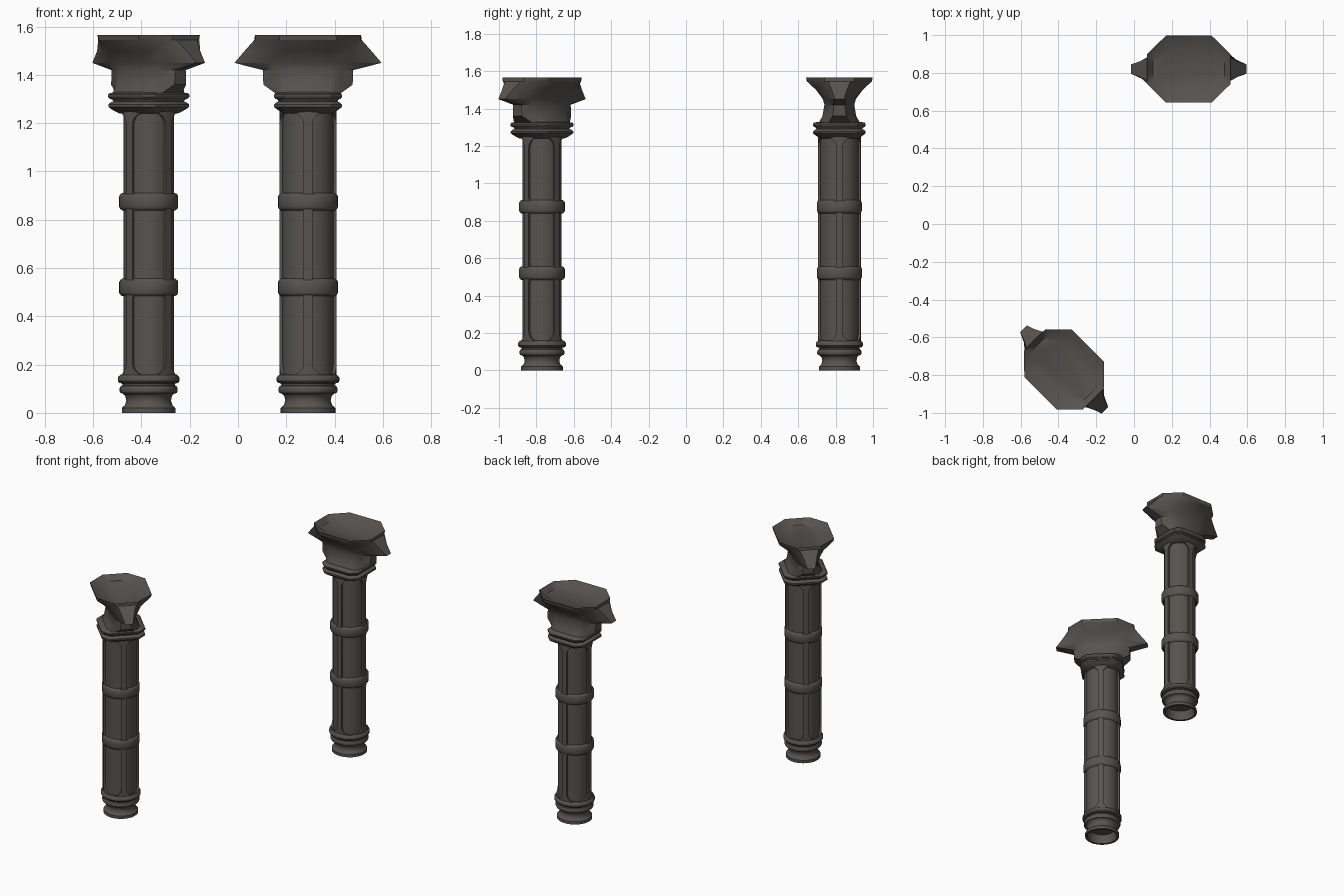
import bpy, bmesh, math

if "Cube" in bpy.data.objects:
    bpy.data.objects.remove(bpy.data.objects["Cube"])

stone = bpy.data.materials.new("dark_stone")
stone.diffuse_color = (0.095, 0.088, 0.079, 1)
stone.use_nodes = True
stone.node_tree.nodes["Principled BSDF"].inputs["Base Color"].default_value = stone.diffuse_color

# column placements: x, y, turn
COLUMNS = [(0.29, 0.82, 0.0), (-0.37, -0.77, -math.pi / 4)]


def place(name, bm, angle=35, squash=0.97):
    """Turn a bmesh into one object per column."""
    bmesh.ops.remove_doubles(bm, verts=bm.verts, dist=1e-5)
    bmesh.ops.recalc_face_normals(bm, faces=bm.faces)
    me = bpy.data.meshes.new(name)
    bm.to_mesh(me)
    bm.free()
    me.materials.append(stone)
    for i, (x, y, turn) in enumerate(COLUMNS):
        ob = bpy.data.objects.new(f"{name}_{i + 1}", me.copy())
        bpy.context.collection.objects.link(ob)
        ob.location = (x, y, 0)
        ob.rotation_euler.z = turn
        ob.scale.y = squash
        bpy.ops.object.select_all(action='DESELECT')
        ob.select_set(True)
        bpy.context.view_layer.objects.active = ob
        bpy.ops.object.shade_smooth_by_angle(angle=math.radians(angle))


def loft(bm, rings, cap_start=False, cap_end=False):
    loops = [[bm.verts.new(p) for p in r] for r in rings]
    n = len(loops[0])
    for a, b in zip(loops, loops[1:]):
        for i in range(n):
            j = (i + 1) % n
            bm.faces.new((a[i], a[j], b[j], b[i]))
    if cap_start:
        bm.faces.new(loops[0])
    if cap_end:
        bm.faces.new(loops[-1])


def circle(r, z, n=40):
    return [(r * math.cos(2 * math.pi * i / n), r * math.sin(2 * math.pi * i / n), z) for i in range(n)]


def lathe(bm, profile, **caps):
    loft(bm, [circle(r, z) for r, z in profile], **caps)


# base: flared foot with recessed underside, waist and two rolls
bm = bmesh.new()
lathe(bm, [(.085, .06), (.098, 0), (.113, 0), (.113, .02), (.1, .032), (.094, .05), (.098, .07),
           (.108, .08), (.118, .082), (.122, .09), (.122, .102), (.117, .111), (.11, .114),
           (.112, .122), (.124, .124), (.13, .132), (.13, .145), (.126, .152), (.115, .16)],
      cap_start=True)
place("base", bm)

# shaft core
bm = bmesh.new()
lathe(bm, [(.106, .13), (.106, 1.27)])
place("shaft_core", bm)

# bands between the panel tiers
bm = bmesh.new()
for z in (.52, .875):
    lathe(bm, [(.112, z - .036), (.12, z - .03), (.124, z - .022), (.124, z + .022), (.12, z + .03), (.112, z + .036)])
place("shaft_bands", bm)

# raised frame: ribs and rails around rounded panel openings
R, RI = .119, .104


def frame(bm, mid, z0, z1, rlow, rhigh):
    zc, B = (z0 + z1) / 2, (z1 - z0) / 2
    A = math.pi / 4 * R
    a, b = A - .018, B - .008
    inner, outer = [], []
    corners = [(1, 1, 0, rhigh), (-1, 1, 90, rhigh), (-1, -1, 180, rlow), (1, -1, 270, rlow)]
    for sx, sz, start, r in corners:
        for k in range(9):                       # rounded corner
            t = math.radians(start + k * 11.25)
            u = sx * (a - r) + r * math.cos(t)
            v = sz * (b - r) + r * math.sin(t)
            inner.append((u, v))
            side = abs(math.cos(t)) - abs(math.sin(t))
            if abs(side) < 1e-6:
                outer.append((sx * A, sz * B))
            elif side > 0:
                outer.append((sx * A, v * B / b))
            else:
                outer.append((u * A / a, sz * B))
        if start in (0, 180):                    # rail along top or bottom
            for k in range(1, 8):
                u = sx * (a - r) * (1 - k / 4)
                inner.append((u, sz * b))
                outer.append((u * A / a, sz * B))

    def wrap(loop, rad):
        return [(rad * math.cos(mid + u / R), rad * math.sin(mid + u / R), zc + v) for u, v in loop]
    loft(bm, [wrap(outer, R), wrap(inner, R), wrap(inner, RI)])


bm = bmesh.new()
for q in range(4):
    mid = math.pi / 4 + q * math.pi / 2
    frame(bm, mid, .15, .5, .05, .02)
    frame(bm, mid, .54, .855, .015, .015)
    frame(bm, mid, .895, 1.25, .02, .05)
place("panel_frames", bm, 30)


def octagon(h, z):
    c = h * .69
    return [(h, c, z), (c, h, z), (-c, h, z), (-h, c, z), (-h, -c, z), (-c, -h, z), (c, -h, z), (h, -c, z)]


# collar: two chamfered square rolls
bm = bmesh.new()
loft(bm, [octagon(h, z) for h, z in [(.1, 1.24), (.118, 1.25), (.134, 1.262), (.14, 1.268), (.14, 1.278), (.132, 1.286),
     (.122, 1.29), (.126, 1.298), (.136, 1.302), (.141, 1.309), (.141, 1.318), (.135, 1.325), (.1, 1.33)]],
     cap_start=True, cap_end=True)
place("collar", bm, 40, 1.0)


# capital: flared block with a pointed wing at each end and a dished top
def section(z, wing, corner, front):
    quad = [wing, corner, front]
    pts = quad + [(-x, y) for x, y in quad[::-1]]
    pts += [(-x, -y) for x, y in pts]
    return [(x, y, z) for x, y in pts]


bm = bmesh.new()
loft(bm, [
    section(1.32, (.13, .06), (.12, .09), (.08, .112)),
    section(1.36, (.185, .035), (.13, .07), (.09, .09)),
    section(1.42, (.187, .03), (.135, .066), (.09, .08)),
    section(1.45, (.305, .025), (.16, .075), (.092, .088)),
    section(1.50, (.262, .04), (.185, .08), (.1, .125)),
    section(1.545, (.222, .06), (.216, .08), (.118, .174)),
    section(1.565, (.22, .04), (.22, .08), (.12, .178)),
    section(1.53, (.19, .03), (.185, .06), (.1, .1)),
], cap_start=True, cap_end=True)
place("capital", bm, 35, 1.0)
